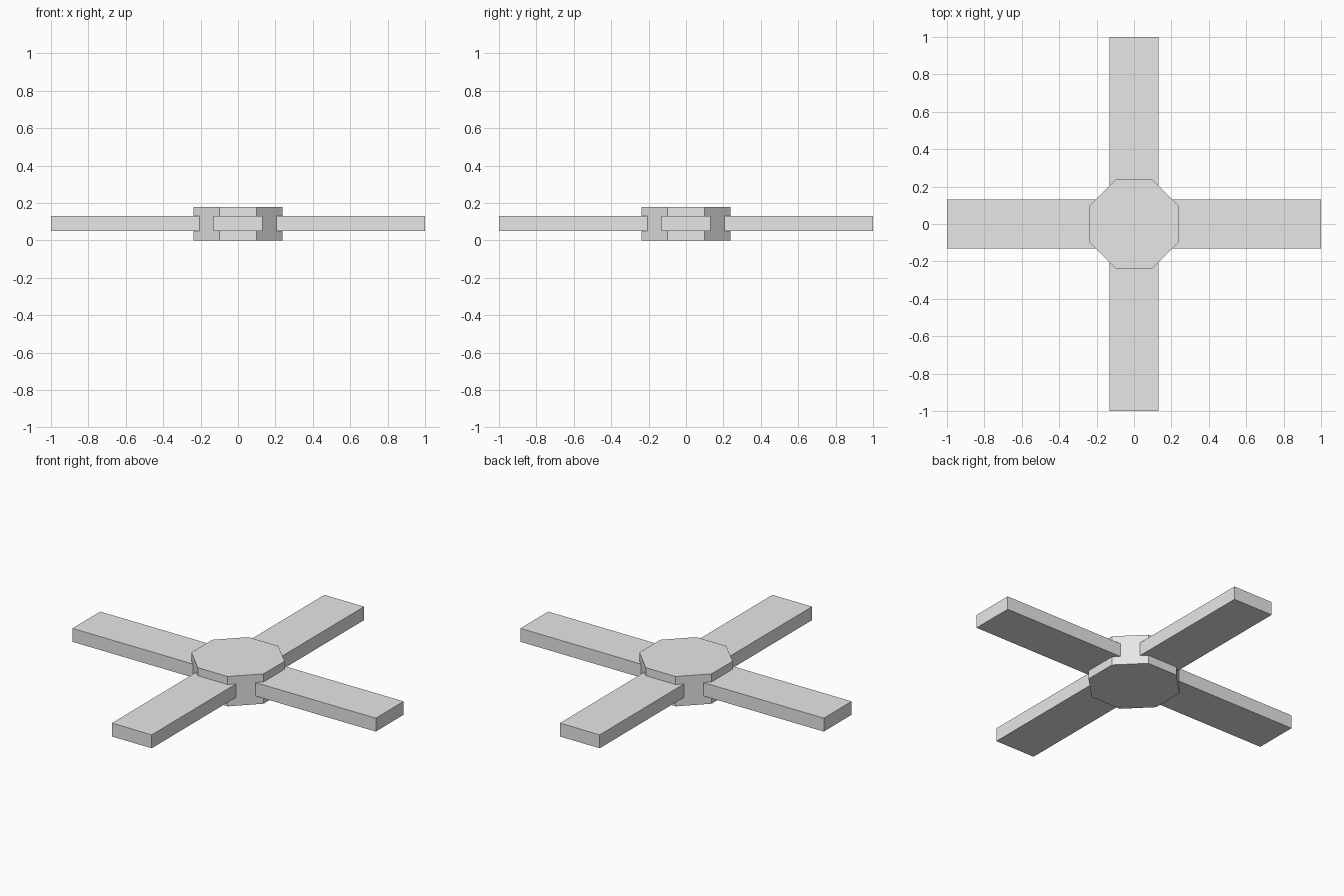
import bpy
import math

cube = bpy.data.objects.get("Cube")
if cube:
    bpy.data.objects.remove(cube, do_unlink=True)

# Single pale grey material
grey = bpy.data.materials.new("pale_grey")
grey.use_nodes = True
colour = (0.8, 0.8, 0.8, 1.0)
grey.diffuse_color = colour
grey.node_tree.nodes["Principled BSDF"].inputs["Base Color"].default_value = colour

HUB_APOTHEM, HUB_HEIGHT = 0.238, 0.178
ARM_INNER, ARM_OUTER = 0.15, 1.0
ARM_WIDTH, ARM_BOTTOM, ARM_TOP = 0.262, 0.05, 0.13


def finish(name):
    obj = bpy.context.object
    obj.name = obj.data.name = name
    bpy.ops.object.transform_apply(location=True, rotation=True, scale=True)
    obj.data.materials.append(grey)


# Octagonal hub with flat sides facing the arms
half_step = math.pi / 8
bpy.ops.mesh.primitive_cylinder_add(
    vertices=8, radius=HUB_APOTHEM / math.cos(half_step), depth=HUB_HEIGHT,
    location=(0, 0, HUB_HEIGHT / 2), rotation=(0, 0, half_step))
finish("hub")

# Four flat arms, seated inside the hub
for i, side in enumerate(("left", "back", "right", "front")):
    angle = i * math.pi / 2
    reach = (ARM_INNER + ARM_OUTER) / 2
    bpy.ops.mesh.primitive_cube_add(
        size=1, rotation=(0, 0, angle),
        location=(reach * math.cos(angle), reach * math.sin(angle),
                  (ARM_BOTTOM + ARM_TOP) / 2))
    bpy.context.object.scale = (ARM_OUTER - ARM_INNER, ARM_WIDTH, ARM_TOP - ARM_BOTTOM)
    finish(side + "_arm")
